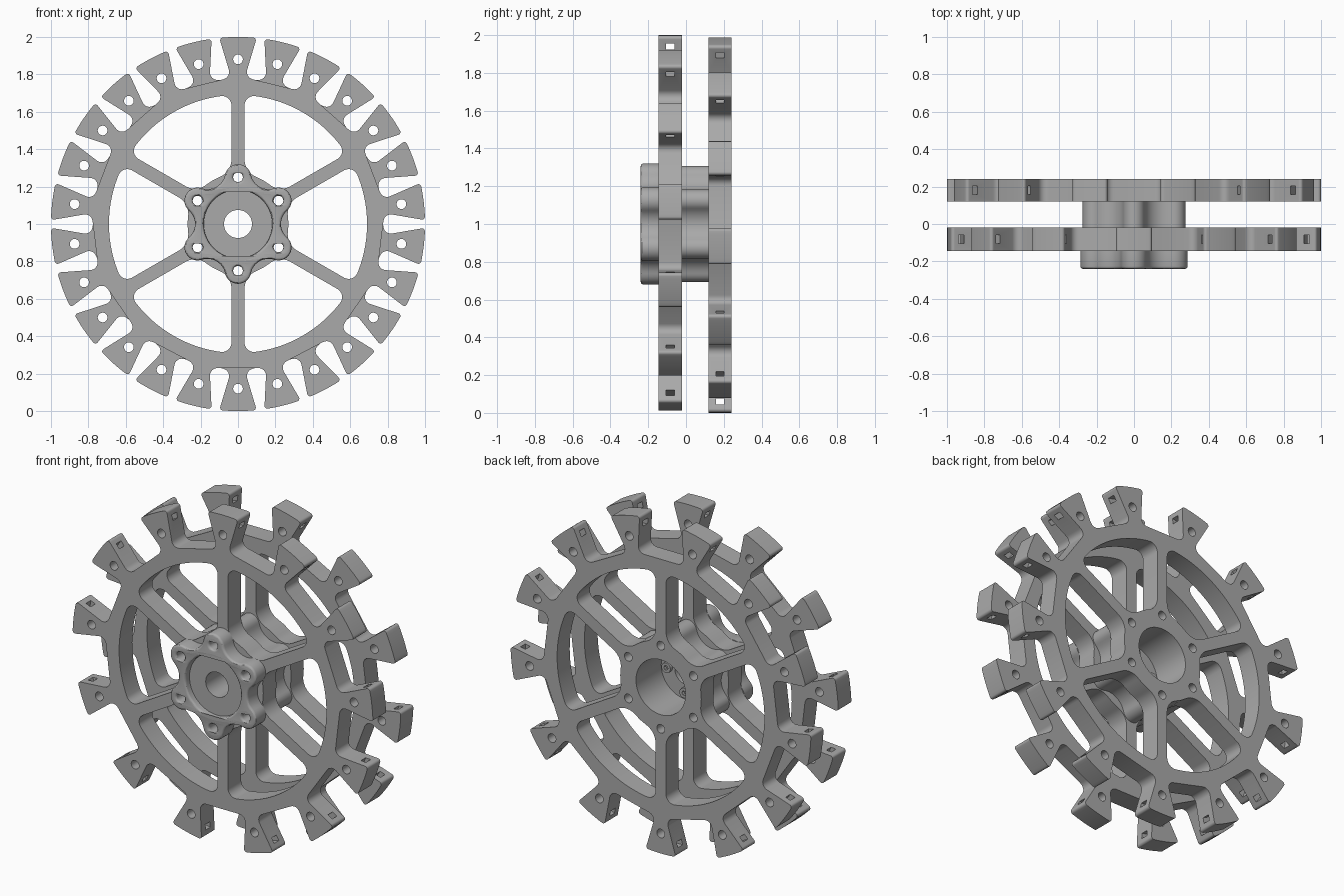
import bpy, bmesh
from math import sin, cos, tan, pi, radians, asin, atan2
from mathutils import Vector, Matrix

if "Cube" in bpy.data.objects:
    bpy.data.objects.remove(bpy.data.objects["Cube"])

TEETH = 13
HALF = pi / TEETH

metal = bpy.data.materials.new("grey metal")
metal.use_nodes = True
GREY = (0.4, 0.4, 0.4, 1)
metal.diffuse_color = GREY
metal.node_tree.nodes["Principled BSDF"].inputs["Base Color"].default_value = GREY


def polar(r, a):
    return Vector((r * cos(a), r * sin(a)))


def turn(points, a):
    rot = Matrix.Rotation(a, 2)
    return [rot @ p for p in points]


def arc(center, r, a0, a1, n=8):
    return [center + polar(r, a0 + (a1 - a0) * i / n) for i in range(n + 1)]


def circle(center, r, n=32):
    return arc(center, r, 0, 2 * pi, n)[:-1]


def bolt_circle(count, radius, r, start=pi / 2):
    return [circle(polar(radius, start + 2 * pi * i / count), r, 20) for i in range(count)]


def rounded(corners, n=6):
    """Round each (point, radius) corner of a closed polygon."""
    out = []
    for i, (p, r) in enumerate(corners):
        if r == 0:
            out.append(p)
            continue
        d1 = (corners[i - 1][0] - p).normalized()
        d2 = (corners[(i + 1) % len(corners)][0] - p).normalized()
        t = d1.angle(d2) / 2
        c = p + (d1 + d2).normalized() * (r / sin(t))
        s, e = p + d1 * (r / tan(t)) - c, p + d2 * (r / tan(t)) - c
        a0 = atan2(s.y, s.x)
        sweep = (atan2(e.y, e.x) - a0 + pi) % (2 * pi) - pi
        out += arc(c, r, a0, a0 + sweep, n)
    return out


def slab(name, loops, y0, y1, front_bevel=0):
    """Extrude an outline with holes from y0 to y1 about the axle."""
    cu = bpy.data.curves.new(name, "CURVE")
    cu.dimensions, cu.fill_mode = "2D", "BOTH"
    cu.extrude = (y1 - y0) / 2
    for pts in loops:
        sp = cu.splines.new("POLY")
        sp.points.add(len(pts) - 1)
        for q, p in zip(sp.points, pts):
            q.co = (p.x, p.y, 0, 1)
        sp.use_cyclic_u = True
    tmp = bpy.data.objects.new(name + "_outline", cu)
    bpy.context.collection.objects.link(tmp)
    dg = bpy.context.evaluated_depsgraph_get()
    me = bpy.data.meshes.new_from_object(tmp.evaluated_get(dg))
    bpy.data.objects.remove(tmp)
    bm = bmesh.new()
    bm.from_mesh(me)
    bmesh.ops.remove_doubles(bm, verts=bm.verts, dist=1e-5)
    place = Matrix.Translation((0, (y0 + y1) / 2, 1)) @ Matrix.Rotation(pi / 2, 4, "X")
    bmesh.ops.transform(bm, matrix=place, verts=bm.verts)
    bmesh.ops.recalc_face_normals(bm, faces=bm.faces)
    if front_bevel:
        rim = [e for e in bm.edges if all(abs(v.co.y - y0) < 1e-4 for v in e.verts)
               and len(e.link_faces) == 2 and e.calc_face_angle() > 1]
        bmesh.ops.bevel(bm, geom=rim, offset=front_bevel, segments=3, profile=0.5, affect="EDGES")
    bm.to_mesh(me)
    bm.free()
    me.name = name
    return finish(name, me)


def finish(name, me):
    me.materials.clear()
    me.materials.append(metal)
    ob = bpy.data.objects.new(name, me)
    bpy.context.collection.objects.link(ob)
    return ob


# Toothed outline: flat gap floors with flared teeth on the corners
def toothed_outline(start):
    tip = asin(0.1)
    corners = []
    for i in range(TEETH):
        side = [(Vector((0.784, -0.037)), 0.04), (polar(1, -tip), 0.015)]
        crown = [(polar(1, tip * k / 3), 0) for k in (-2, -1, 0, 1, 2)]
        mirrored = [(Vector((p.x, -p.y)), r) for p, r in reversed(side)]
        for p, r in side + crown + mirrored:
            corners.append((turn([p], start + 2 * HALF * i)[0], r))
    return rounded(corners)


# Opening between two spokes, with filleted corners
def window():
    spoke, ring, hub, big, small = 0.035, 0.69, 0.27, 0.1, 0.05
    f_in = asin((spoke + big) / (hub + big))
    f_out = asin((spoke + small) / (ring - small))
    half = arc(Vector((0, 0)), ring, pi / 6, f_out, 10)[:-1]
    half += arc(polar(ring - small, f_out), small, f_out, -pi / 2)
    half += arc(polar(hub + big, f_in), big, -pi / 2, f_in - pi, 10)
    half += [polar(hub, pi / 6)]
    other = [polar(p.length, pi / 3 - atan2(p.y, p.x)) for p in half[1:-1]]
    return half + other[::-1]


# Six-lobed star outline around the bolt holes
def lobed_outline(lobe, valley):
    c = polar(0.25, pi / 6)
    g = valley - c.x
    r = (g * g + c.y ** 2 - lobe ** 2) / (2 * (lobe - g))
    dip = Vector((valley + r, 0))
    a = atan2(c.y, c.x - dip.x)
    points = []
    for i in range(6):
        part = arc(dip, r, 2 * pi - a, a, 12)
        part += arc(c, lobe, a - pi, pi / 3 - (a - pi), 14)[1:-1]
        points += turn(part, i * pi / 3)
    return points


def wheel(name, start, y0, y1):
    loops = [toothed_outline(start), circle(Vector((0, 0)), 0.165, 64)]
    loops += [turn(window(), pi / 2 + i * pi / 3) for i in range(6)]
    loops += bolt_circle(6, 0.25, 0.026) + bolt_circle(TEETH, 0.88, 0.026, start)
    ob = slab(name, loops, y0, y1)
    # Rectangular slot across every tooth
    bm = bmesh.new()
    for i in range(TEETH):
        m = (Matrix.Translation((0, (y0 + y1) / 2, 1))
             @ Matrix.Rotation(-(start + 2 * HALF * i), 4, "Y")
             @ Matrix.Translation((0.94, 0, 0)) @ Matrix.Diagonal((0.032, 0.045, 0.3, 1)))
        bmesh.ops.create_cube(bm, size=1, matrix=m)
    me = bpy.data.meshes.new(name + "_slots")
    bm.to_mesh(me)
    bm.free()
    cutter = finish(name + "_slots", me)
    cutter.hide_render = True
    mod = ob.modifiers.new("slots", "BOOLEAN")
    mod.operation, mod.solver, mod.object = "DIFFERENCE", "EXACT", cutter
    bpy.context.view_layer.objects.active = ob
    bpy.ops.object.modifier_apply(modifier=mod.name)
    bpy.data.objects.remove(cutter)
    return ob


origin = Vector((0, 0))
bolts = bolt_circle(6, 0.25, 0.026)
bore = circle(origin, 0.165, 64)
axle = circle(origin, 0.075, 48)

parts = [
    wheel("front_wheel", pi / 2, -0.145, -0.02),
    wheel("rear_wheel", -pi / 2, 0.12, 0.24),
    # Hub: front flange, recessed web and lobed spacer
    slab("front_flange", [lobed_outline(0.07, 0.23), circle(origin, 0.183, 64)] + bolts,
         -0.24, -0.145, 0.014),
    slab("hub_web", [circle(origin, 0.184, 64), axle], -0.2, -0.145),
    slab("hub_core", [circle(origin, 0.166, 64), axle], -0.145, 0.0),
    slab("hub_spacer", [lobed_outline(0.058, 0.22), bore] + bolts, -0.02, 0.12),
]
# Screw heads on the floor of the rear bore
for i in range(4):
    c = polar(0.12, i * pi / 2)
    parts.append(slab("screw_head_%d" % (i + 1), [circle(c, 0.03, 20), circle(c, 0.014, 6)], 0.0, 0.02))

bpy.ops.object.select_all(action="DESELECT")
for ob in parts:
    ob.select_set(True)
bpy.context.view_layer.objects.active = parts[0]
bpy.ops.object.shade_smooth_by_angle(angle=radians(30))
